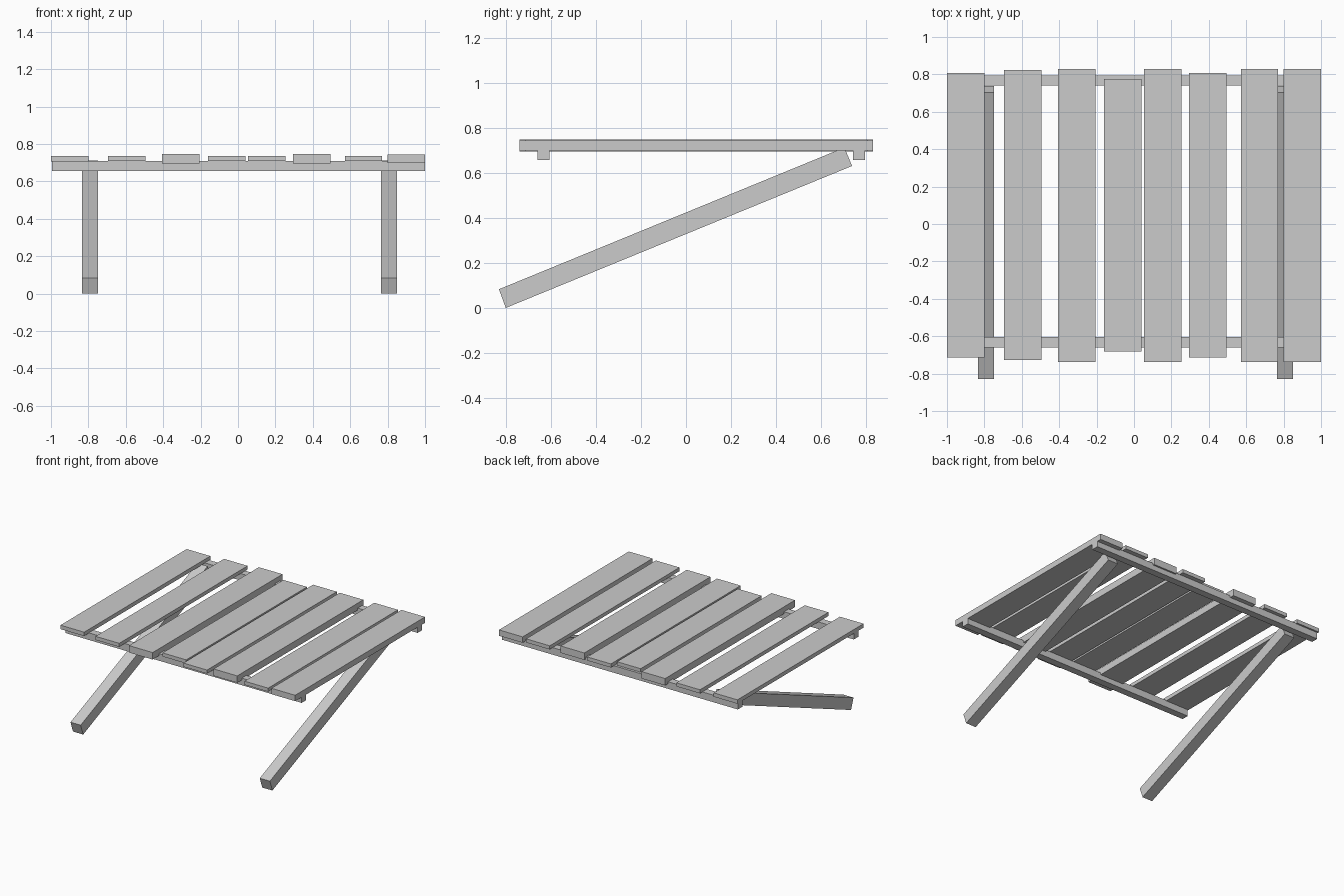
import bpy, bmesh

if "Cube" in bpy.data.objects:
    bpy.data.objects.remove(bpy.data.objects["Cube"])


def prism(name, profile, x0, x1):
    """Extrude a (y, z) profile along x."""
    bm = bmesh.new()
    face = bm.faces.new([bm.verts.new((x0, y, z)) for y, z in profile])
    ext = bmesh.ops.extrude_face_region(bm, geom=[face])
    moved = [v for v in ext["geom"] if isinstance(v, bmesh.types.BMVert)]
    bmesh.ops.translate(bm, verts=moved, vec=(x1 - x0, 0, 0))
    bmesh.ops.recalc_face_normals(bm, faces=bm.faces[:])
    me = bpy.data.meshes.new(name)
    bm.to_mesh(me)
    bm.free()
    ob = bpy.data.objects.new(name, me)
    bpy.context.collection.objects.link(ob)
    return ob


def box(name, x0, x1, y0, y1, z0, z1):
    return prism(name, [(y0, z0), (y1, z0), (y1, z1), (y0, z1)], x0, x1)


# Top slats: left edge, front, back, bottom, top
slats = [
    (-1.000, -0.715, 0.808, 0.706, 0.736),
    (-0.695, -0.727, 0.823, 0.709, 0.737),
    (-0.405, -0.738, 0.830, 0.695, 0.748),
    (-0.160, -0.683, 0.776, 0.709, 0.737),
    (0.054, -0.737, 0.830, 0.709, 0.737),
    (0.294, -0.715, 0.808, 0.695, 0.748),
    (0.571, -0.737, 0.830, 0.709, 0.737),
    (0.800, -0.738, 0.830, 0.699, 0.744),
]
for i, (x, y0, y1, z0, z1) in enumerate(slats, 1):
    box(f"slat_{i}", x, x + 0.2, y0, y1, z0, z1)

# Rails under the slats
for name, y in (("front_rail", -0.66), ("back_rail", 0.74)):
    box(name, -0.995, 1.0, y, y + 0.055, 0.656, 0.710)

# Slanted legs
leg = [(-0.80, 0.0), (0.737, 0.63), (0.703, 0.712), (-0.83, 0.083)]
for name, x in (("left_leg", -0.835), ("right_leg", 0.765)):
    prism(name, leg, x, x + 0.086)
